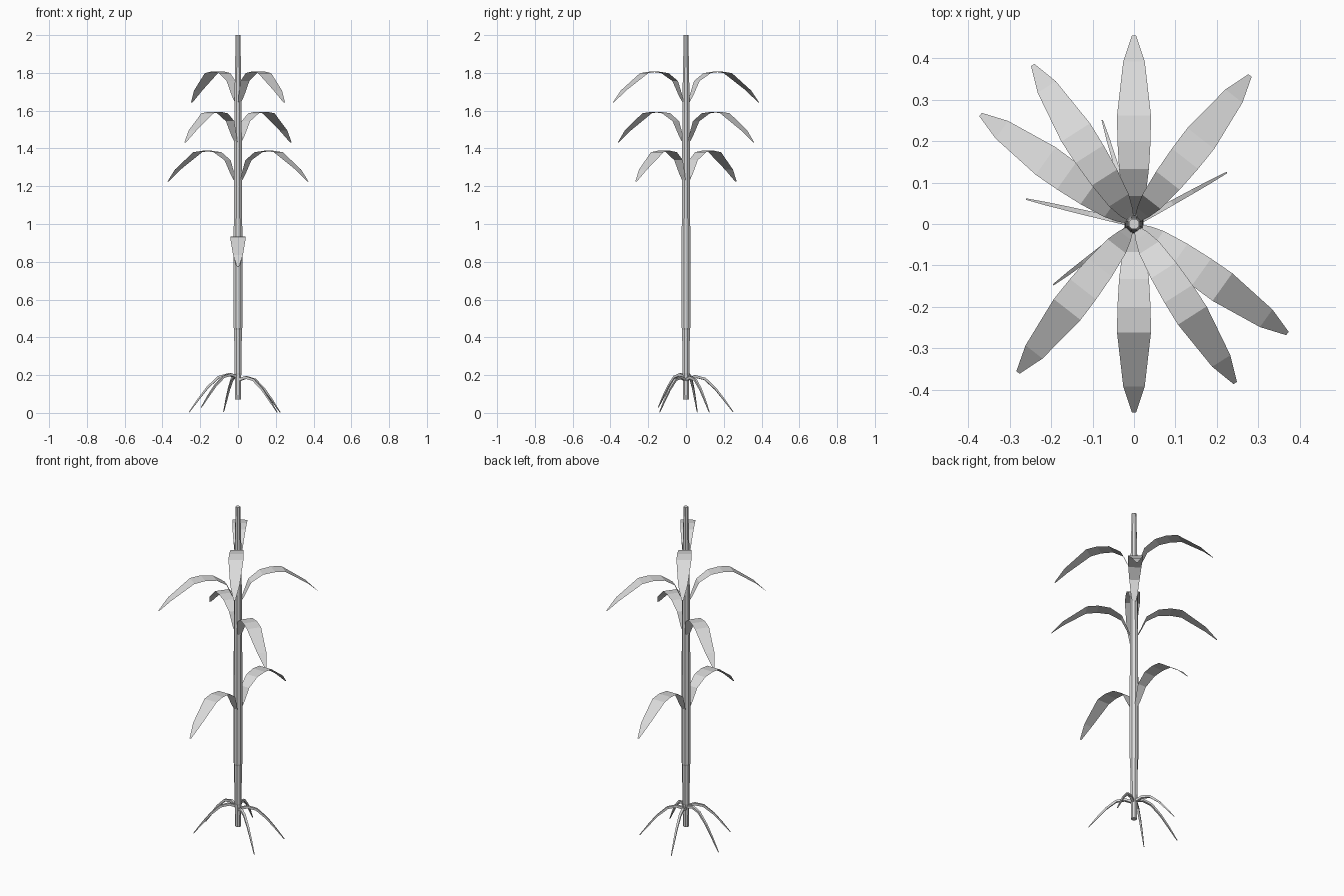
import bpy, math
from mathutils import Vector

if "Cube" in bpy.data.objects:
    bpy.data.objects.remove(bpy.data.objects["Cube"])

grey = bpy.data.materials.new("pale_grey")
grey.diffuse_color = (0.7, 0.7, 0.7, 1)
grey.use_nodes = True
grey.node_tree.nodes["Principled BSDF"].inputs["Base Color"].default_value = grey.diffuse_color


def make(name, verts, faces):
    me = bpy.data.meshes.new(name)
    me.from_pydata(verts, [], faces)
    me.materials.append(grey)
    ob = bpy.data.objects.new(name, me)
    bpy.context.collection.objects.link(ob)
    return ob


def tube(name, rings, sides):
    """Closed tube from (centre, radius, side axis, up axis) rings."""
    verts, faces = [], []
    for c, r, u, v in rings:
        for i in range(sides):
            a = 2 * math.pi * (i + 0.5) / sides
            verts.append(c + r * (math.cos(a) * u + math.sin(a) * v))
    for k in range(len(rings) - 1):
        for i in range(sides):
            j = (i + 1) % sides
            faces.append((k * sides + i, k * sides + j,
                          (k + 1) * sides + j, (k + 1) * sides + i))
    n = len(rings) - 1
    faces.append(tuple(reversed(range(sides))))
    faces.append(tuple(n * sides + i for i in range(sides)))
    return make(name, verts, faces)


# Stalk: eight sided, slightly stepped at the joints
X, Y, Z = Vector((1, 0, 0)), Vector((0, 1, 0)), Vector((0, 0, 1))
stalk = [(0.07, .017), (0.2, .0185), (0.21, .02), (0.44, .022), (0.45, .0245),
         (0.95, .0245), (1.22, .0235), (1.43, .022), (1.64, .02),
         (1.80, .018), (1.90, .0155), (2.0, .0135)]
tube("stalk", [(Z * z, r, X, Y) for z, r in stalk], 8)

# Leaves: flat arching ribbons in opposite pairs (distance, height, half width)
leaf = [(0.018, -0.16, .010), (0.035, -0.125, .018), (0.068, -0.05, .028),
        (0.133, -0.008, .036), (0.2, 0.0, .040), (0.262, -0.008, .041),
        (0.392, -0.10, .026), (0.455, -0.163, .005)]
pairs = [(0.935, 90), (1.388, -35.5), (1.594, 52), (1.807, -57.5)]
for n, (top, angle) in enumerate(pairs):
    for s in range(2):
        a = math.radians(angle + 180 * s)
        d = Vector((math.cos(a), math.sin(a), 0))
        w = Vector((-d.y, d.x, 0))
        verts = []
        for r, z, h in leaf:
            c = d * r + Z * (top + z)
            verts += [c - w * h, c + w * h]
        faces = [(2 * k, 2 * k + 2, 2 * k + 3, 2 * k + 1)
                 for k in range(len(leaf) - 1)]
        make(f"leaf_{n + 1}_{s + 1}", verts, faces)

# Prop roots: tapering four sided tubes (direction, reach, crown, tip height)
path = [(0.03, 0.93, .010), (0.2, 1.0, .010), (0.4, 0.93, .009),
        (0.62, 0.66, .0075), (0.8, 0.36, .006), (1.0, 0.0, .0025)]
roots = [(29, .255, .195, .003), (107, .261, .20, .005), (167, .266, .21, .003),
         (217, .243, .21, .03), (326, .25, .195, .003)]
for n, (angle, reach, crown, tip) in enumerate(roots):
    a = math.radians(angle)
    d = Vector((math.cos(a), math.sin(a), 0))
    w = Vector((-d.y, d.x, 0))
    pts = [d * (reach * f) + Z * (tip + (crown - tip - .007) * h)
           for f, h, _ in path]
    rings = []
    for k, p in enumerate(pts):
        t = (pts[min(k + 1, len(pts) - 1)] - pts[max(k - 1, 0)]).normalized()
        rings.append((p, path[k][2], w, t.cross(w).normalized()))
    tube(f"root_{n + 1}", rings, 4)
